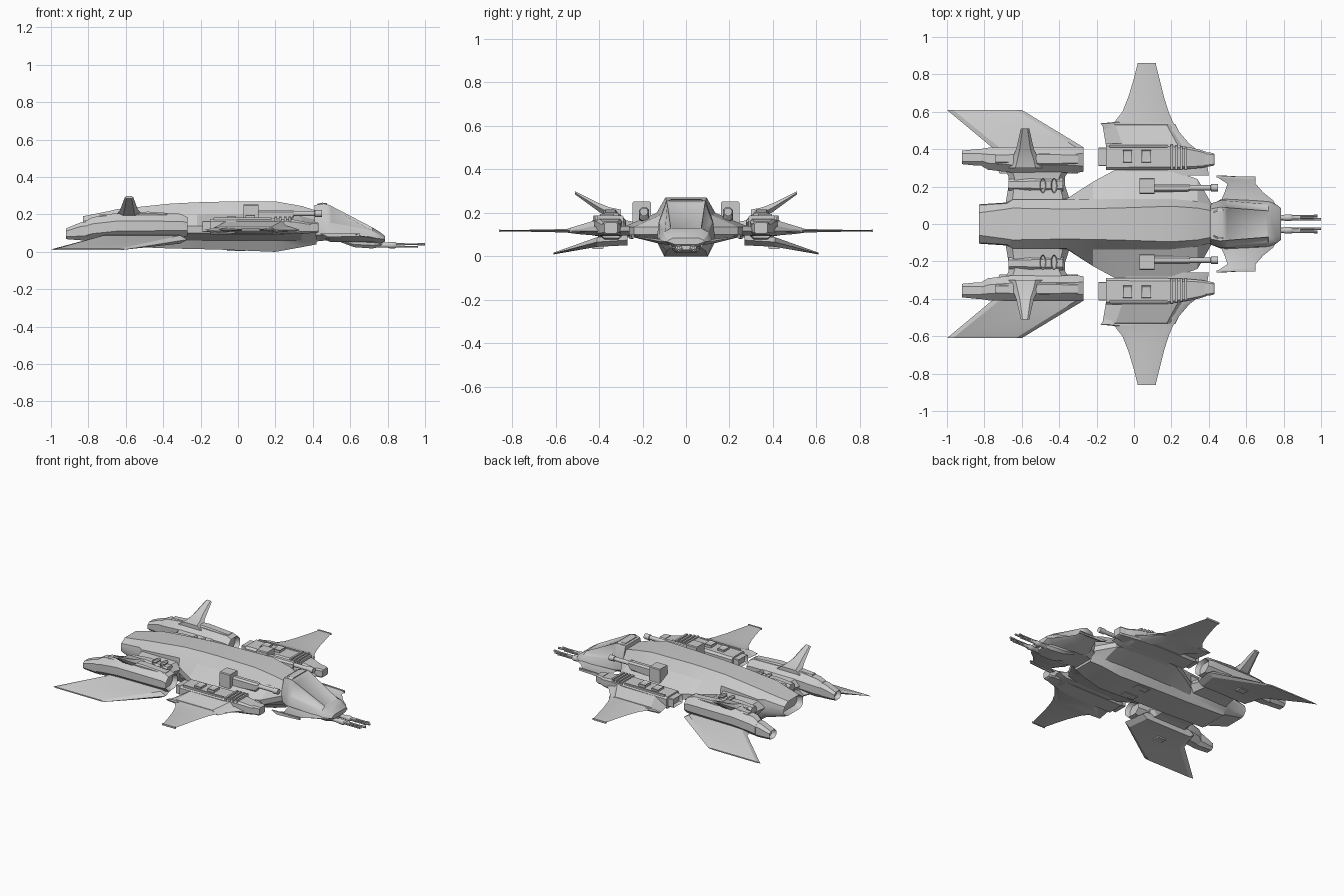
import bpy, bmesh, math
from mathutils import Vector


def loft(name, rings, mirror=True, smooth=25):
    """Skin a list of equal-length point rings, cap both ends, mirror over y."""
    bm = bmesh.new()
    vs = [[bm.verts.new(p) for p in r] for r in rings]
    n = len(rings[0])
    for a, b in zip(vs, vs[1:]):
        for i in range(n):
            j = (i + 1) % n
            bm.faces.new((a[i], a[j], b[j], b[i]))
    bm.faces.new(vs[0])
    bm.faces.new(vs[-1])
    bmesh.ops.recalc_face_normals(bm, faces=bm.faces)
    me = bpy.data.meshes.new(name)
    bm.to_mesh(me)
    bm.free()
    ob = bpy.data.objects.new(name, me)
    bpy.context.collection.objects.link(ob)
    if mirror:
        m = ob.modifiers.new("mirror", 'MIRROR')
        m.use_axis = (False, True, False)
    bpy.ops.object.select_all(action='DESELECT')
    ob.select_set(True)
    bpy.context.view_layer.objects.active = ob
    bpy.ops.object.shade_smooth_by_angle(angle=math.radians(smooth))
    return ob


def inset(ob, test, thick, depth, region=False):
    """Recess the faces that pass the test."""
    bm = bmesh.new()
    bm.from_mesh(ob.data)
    bm.normal_update()
    fs = [f for f in bm.faces if test(f.normal, f.calc_center_median())]
    op = bmesh.ops.inset_region if region else bmesh.ops.inset_individual
    op(bm, faces=fs, thickness=thick, depth=depth)
    bm.to_mesh(ob.data)
    bm.free()


def hull(name, stations):
    """Symmetric body; each station is x followed by half-profile y, z pairs."""
    rings = []
    for x, *p in stations:
        half = list(zip(p[::2], p[1::2]))
        rings.append([(x, y, z) for y, z in half] + [(x, -y, z) for y, z in reversed(half)])
    return loft(name, rings, mirror=False)


def pod(name, stations, c=0.25):
    """Chamfered box along x; stations are x, y0, y1, z0, z1."""
    rings = []
    for x, y0, y1, z0, z1 in stations:
        k = c * min(y1 - y0, z1 - z0)
        rings.append([(x, y, z) for y, z in (
            (y0 + k, z0), (y1 - k, z0), (y1, z0 + k), (y1, z1 - k),
            (y1 - k, z1), (y0 + k, z1), (y0, z1 - k), (y0, z0 + k))])
    return loft(name, rings)


def box(name, x0, x1, y0, y1, z0, z1, c=0.06):
    return pod(name, [(x0, y0, y1, z0, z1), (x1, y0, y1, z0, z1)], c)


def wing(name, stations, f=0.12):
    """Lifting surface; stations are y, z, trailing x, leading x, half thickness."""
    rings = []
    for y, z, a, b, t in stations:
        d = f * (b - a)
        rings.append([(b, y, z), (b - d, y, z + t), (a + d, y, z + t),
                      (a, y, z), (a + d, y, z - t), (b - d, y, z - t)])
    return loft(name, rings)


def rod(name, y, z, profile, n=10):
    """Round part along x; profile is x, radius pairs."""
    return loft(name, [[(x, y + r * math.cos(k * math.tau / n), z + r * math.sin(k * math.tau / n))
                        for k in range(n)] for x, r in profile], smooth=40)


# Main fuselage with broad shoulders
body = hull("fuselage", [
    (-.83, .07, .09, .09, .10, .105, .12, .105, .15, .10, .165, .06, .19),
    (-.68, .09, .05, .11, .07, .115, .10, .115, .14, .11, .18, .08, .22),
    (-.65, .10, .03, .12, .06, .13, .10, .13, .14, .13, .18, .085, .228),
    (-.36, .10, .018, .12, .06, .135, .10, .135, .14, .13, .20, .08, .258),
    (-.22, .10, .015, .13, .06, .225, .10, .225, .138, .135, .20, .083, .265),
    (-.10, .10, .012, .13, .06, .29, .10, .29, .135, .135, .20, .085, .268),
    (.20, .10, .0, .13, .06, .29, .10, .29, .135, .135, .20, .095, .27),
    (.34, .09, .025, .12, .06, .24, .10, .24, .135, .12, .19, .085, .245),
    (.42, .07, .04, .09, .07, .10, .10, .10, .135, .10, .17, .07, .22)])
inset(body, lambda n, c: n.x < -.9, .014, -.04)

# Cockpit with recessed glazing
cockpit = hull("cockpit", [
    (.41, .07, .055, .10, .09, .11, .15, .08, .25),
    (.46, .08, .06, .13, .09, .125, .16, .09, .258),
    (.49, .08, .06, .133, .09, .125, .155, .088, .25),
    (.72, .065, .05, .122, .075, .105, .11, .07, .13),
    (.76, .06, .045, .105, .07, .095, .09, .065, .105),
    (.785, .05, .055, .085, .067, .08, .075, .06, .085)])
inset(cockpit, lambda n, c: .5 < c.x < .7 and n.z > .25 and c.z > .14, .012, -.006)
hull("canopy_rear_frame", [
    (.425, .10, .16, .075, .245, .06, .258), (.45, .115, .16, .088, .252, .07, .263),
    (.475, .115, .16, .088, .25, .07, .26)])

# Chin turret and twin nose guns
hull("chin_turret", [(.54, .05, .055, .06, .06, .06, .07), (.62, .055, .025, .07, .04, .07, .07),
                     (.72, .05, .018, .065, .035, .065, .07), (.77, .04, .03, .05, .04, .05, .06)])
rod("nose_gun_body", .034, .036, [(.70, .014), (.80, .014), (.81, .018), (.84, .018), (.85, .011), (.89, .011)])
for i, (dy, dz) in enumerate(((-.009, .005), (.009, .005), (0, -.008))):
    rod(f"nose_gun_barrel_{i}", .034 + dy, .036 + dz,
        [(.84, .005), (.96, .005), (.962, .007), (1.0 - .02 * i, .007)], 6)

# Canards beside the cockpit
wing("canard", [(.08, .066, .46, .77, .014), (.125, .07, .465, .745, .01), (.17, .078, .485, .69, .007),
                (.215, .086, .50, .65, .005), (.24, .092, .46, .65, .004), (.255, .094, .44, .65, .003)])
loft("canard_tip_plate", [[(.44, y, .10), (.65, y - .01, .10), (.65, y - .01, .082), (.48, y, .08)]
                          for y in (.249, .259)])

# Front wings with curved leading edge and raised root
wing("front_wing", [
    (.26, .117, -.10, .40, .022), (.36, .117, -.10, .385, .022), (.43, .117, -.07, .295, .02),
    (.50, .117, -.15, .235, .014), (.538, .118, -.18, .212, .01), (.545, .118, -.105, .208, .009),
    (.60, .118, -.062, .185, .007), (.68, .118, -.03, .16, .005), (.77, .118, -.003, .138, .004),
    (.86, .118, .02, .115, .003)])
loft("wing_root_fairing", [
    [(-.15, .42, .11), (.28, .42, .11), (.22, .535, .11), (-.17, .54, .11)],
    [(-.06, .42, .165), (.235, .42, .165), (.175, .53, .132), (-.10, .53, .132)]])
box("wing_tip_rail", .018, .118, .852, .86, .112, .124)

# Weapon pods at the wing roots
front_pod = pod("wing_pod", [
    (-.15, .29, .43, .093, .175), (.18, .29, .43, .093, .18), (.30, .295, .41, .095, .172),
    (.36, .30, .395, .098, .16), (.39, .305, .385, .10, .155)], .16)
pod("pod_nose", [(.38, .305, .385, .10, .16), (.42, .31, .38, .10, .16), (.43, .315, .375, .105, .155)], .15)
tail = box("pod_exhaust", -.19, -.14, .31, .41, .105, .165)
inset(tail, lambda n, c: n.x < -.9, .01, -.02)
for i, x in enumerate((.195, .22, .245, .27)):
    box(f"pod_rib_{i}", x, x + .013, .288, .428 - .006 * i, .11, .188)
for i, x in enumerate((-.06, .04)):
    hatch = box(f"pod_hatch_{i}", x, x + .05, .33, .395, .17, .19 + .006 * i)
    inset(hatch, lambda n, c: n.z > .9, .01, -.007)
box("pod_top_rail", -.13, .18, .41, .422, .165, .184)

# Shoulder guns
box("shoulder_gun_housing", .03, .11, .16, .245, .14, .252)
pod("shoulder_gun_body", [(.10, .17, .215, .15, .225), (.28, .17, .215, .165, .225), (.30, .178, .21, .19, .222)])
rod("shoulder_gun_barrel", .194, .205, [(.29, .014), (.41, .014), (.412, .019), (.45, .019)])

# Pylons to the rear engines with oval vents
wing("engine_pylon", [(.09, .125, -.69, -.34, .05), (.15, .125, -.68, -.35, .042),
                      (.21, .125, -.67, -.37, .036), (.25, .125, -.67, -.37, .036),
                      (.30, .125, -.69, -.34, .045)], .1)
pod("pylon_box", [(-.67, .18, .24, .11, .165), (-.56, .175, .245, .11, .175), (-.38, .175, .245, .11, .168)])
for i, x in enumerate((-.487, -.427)):
    vent = loft(f"pylon_vent_{i}", [[(x + .017 * math.cos(k * math.tau / 14),
                                      .205 + .04 * math.sin(k * math.tau / 14), z)
                                     for k in range(14)] for z in (.15, .178)])
    inset(vent, lambda n, c: n.z > .9, .005, -.008)

# Rear engine nacelles
engine = pod("engine_nacelle", [
    (-.27, .28, .408, .085, .185), (-.30, .275, .412, .078, .20), (-.65, .275, .412, .07, .205),
    (-.78, .29, .408, .062, .185), (-.815, .31, .402, .06, .165)], .3)
inset(engine, lambda n, c: n.x > .9, .014, -.03)
nozzle = pod("engine_nozzle", [(-.80, .312, .40, .062, .163), (-.84, .312, .40, .062, .158),
                               (-.92, .32, .392, .068, .125)])
inset(nozzle, lambda n, c: n.x < -.8, .009, -.03)
pod("nacelle_spine", [(-.30, .32, .375, .18, .203), (-.48, .315, .38, .18, .215), (-.74, .325, .375, .17, .20)])

# Rear fins: drooped lower blades and canted upper tails
wing("lower_fin", [(.27, .075, -.72, -.30, .024), (.41, .066, -.76, -.27, .022), (.61, .013, -1.0, -.60, .004)], .08)
wing("upper_fin", [(.30, .19, -.67, -.49, .025), (.35, .20, -.65, -.51, .025), (.40, .225, -.63, -.535, .02),
                   (.51, .292, -.605, -.56, .007)], .2)

# Underside details
box("fin_underside_hatch", -.58, -.52, .38, .43, .035, .055)
box("belly_hatch", -.06, .04, .035, .085, .004, .02)
